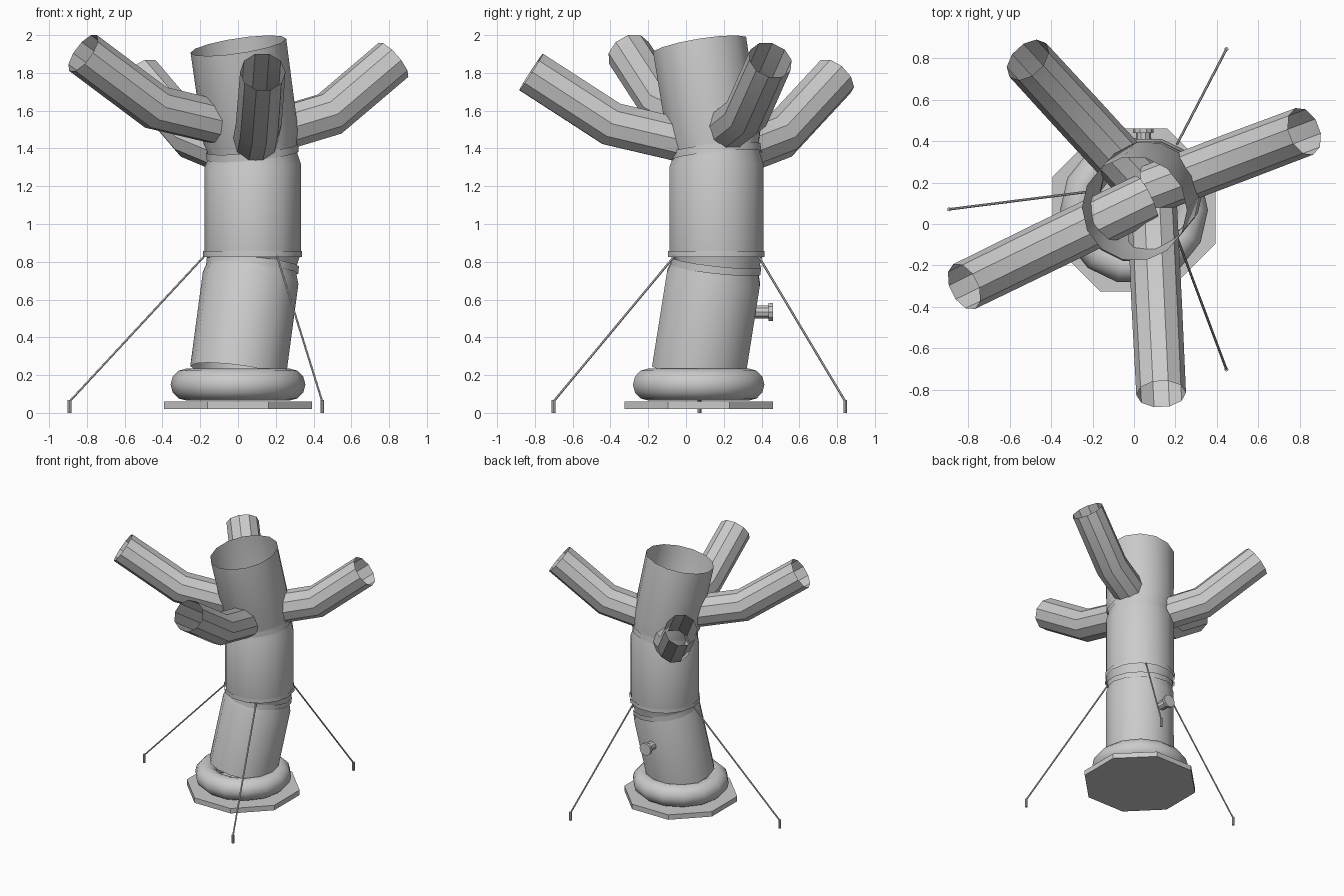
import bpy, bmesh, math
from mathutils import Vector

if "Cube" in bpy.data.objects:
    bpy.data.objects.remove(bpy.data.objects["Cube"])


def loft(name, rings, sides, caps=False, smooth=True, turn=0.0):
    """Skin a tube through rings of (centre, normal, radius)."""
    bm = bmesh.new()
    loops = []
    for c, n, r in rings:
        c, n = Vector(c), Vector(n).normalized()
        ref = Vector((1, 0, 0))
        if abs(n.z) < 0.97:
            ref = Vector((0, 0, 1)).cross(n)
        u = (ref - n * ref.dot(n)).normalized()
        v = n.cross(u)
        loops.append([bm.verts.new(c + r * (u * math.cos(a) + v * math.sin(a)))
                      for a in (turn + 2 * math.pi * i / sides for i in range(sides))])
    for a, b in zip(loops, loops[1:]):
        for i in range(sides):
            j = (i + 1) % sides
            bm.faces.new((a[i], a[j], b[j], b[i]))
    if caps:
        bm.faces.new(loops[0][::-1])
        bm.faces.new(loops[-1])
    me = bpy.data.meshes.new(name)
    bm.to_mesh(me)
    bm.free()
    ob = bpy.data.objects.new(name, me)
    bpy.context.collection.objects.link(ob)
    if smooth:
        shade(ob)
    return ob


def shade(ob):
    bpy.ops.object.select_all(action='DESELECT')
    ob.select_set(True)
    bpy.context.view_layer.objects.active = ob
    bpy.ops.object.shade_smooth_by_angle(angle=math.radians(35))


def rod(name, a, b, r, sides=8):
    n = Vector(b) - Vector(a)
    return loft(name, [(a, n, r), (b, n, r)], sides, caps=True)


UP = (0, 0, 1)
LOW = (0.135, 0.155, 1)      # lean of lower trunk
TOP = (-0.15, -0.16, 1)      # lean of upper trunk
BASE = (0, 0.067)
MID = Vector((0.078, 0.161, 0))

# base plate and inflated foot ring
loft("base_plate", [((*BASE, 0.02), UP, 0.425), ((*BASE, 0.06), UP, 0.425)], 8,
     caps=True, smooth=False, turn=math.pi / 8)
bpy.ops.mesh.primitive_torus_add(location=(*BASE, 0.15), major_radius=0.272,
                                 minor_radius=0.085, major_segments=14, minor_segments=12)
foot = bpy.context.object
foot.name = "foot_ring"
shade(foot)

# bent trunk in three sections with pinched joints
loft("trunk", [
    ((0.0, 0.067, 0.215), LOW, 0.255),
    ((0.067, 0.146, 0.715), LOW, 0.255),
    ((0.073, 0.154, 0.765), LOW, 0.238),
    ((0.077, 0.16, 0.80), (0.07, 0.08, 1), 0.236),
    ((0.078, 0.161, 0.83), UP, 0.25),
    ((0.078, 0.161, 0.86), UP, 0.255),
    ((0.078, 0.161, 1.31), (-0.03, -0.03, 1), 0.255),
    ((0.078, 0.161, 1.355), (-0.06, -0.06, 1), 0.238),
    ((0.074, 0.157, 1.41), (-0.13, -0.13, 1), 0.238),
    ((0.068, 0.149, 1.46), TOP, 0.253),
    ((0.002, 0.073, 1.944), TOP, 0.256)], 14)

# joint bands and tether belt
for name, c, n, r, h in (("lower_joint_band", (0.077, 0.159, 0.78), (0.1, 0.11, 1), 0.245, 0.02),
                         ("upper_joint_band", (0.076, 0.159, 1.38), (-0.1, -0.1, 1), 0.245, 0.02),
                         ("tether_belt", (0.078, 0.161, 0.842), UP, 0.262, 0.016)):
    d = Vector(n).normalized() * h
    loft(name, [(Vector(c) - d, n, r), (Vector(c) + d, n, r)], 14)

# open arms: root, elbow, mouth
arms = {
    "right_arm": ((0.08, 0.165, 1.46), (0.485, 0.32, 1.582), (0.822, 0.447, 1.868)),
    "left_arm": ((0.06, 0.125, 1.50), (-0.435, -0.114, 1.617), (-0.82, -0.302, 1.905)),
    "front_arm": ((0.085, 0.14, 1.405), (0.11, -0.395, 1.53), (0.131, -0.82, 1.805)),
    "back_arm": ((0.06, 0.17, 1.335), (-0.24, 0.495, 1.46), (-0.513, 0.792, 1.78)),
}
for name, pts in arms.items():
    a, b, c = map(Vector, pts)
    d1, d2 = (b - a).normalized(), (c - b).normalized()
    loft(name, [(a, d1, 0.12), (b, d1 + d2, 0.122), (c, d2, 0.12)], 10)

# three tethers with ground stakes
for i in range(3):
    ang = math.radians(60 + 120 * i)
    d = Vector((math.cos(ang), math.sin(ang), 0))
    foot_pt = Vector((0, 0.071, 0)) + d * 0.892
    rod(f"tether_{i + 1}", MID + d * 0.258 + Vector((0, 0, 0.828)),
        foot_pt + Vector((0, 0, 0.06)), 0.006, 6)
    rod(f"stake_{i + 1}", foot_pt, foot_pt + Vector((0, 0, 0.067)), 0.01)

# inflation valve at the back
rod("valve_stem", (0.045, 0.34, 0.535), (0.045, 0.44, 0.535), 0.036, 10)
rod("valve_cap", (0.045, 0.438, 0.535), (0.045, 0.46, 0.535), 0.05, 10)
